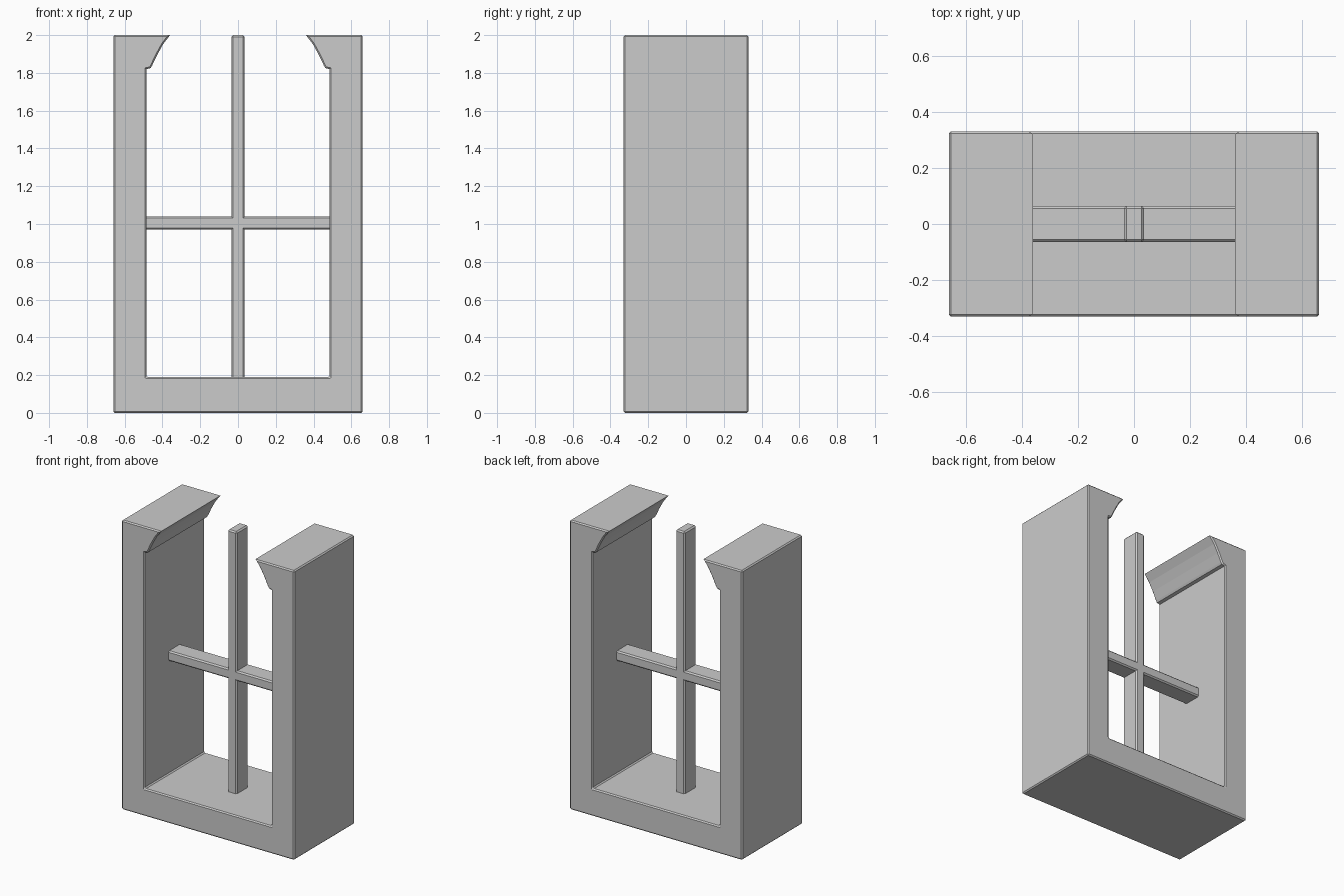
import bpy, bmesh, math

if "Cube" in bpy.data.objects:
    bpy.data.objects.remove(bpy.data.objects["Cube"])


def extrude_profile(name, pts, half_depth, bevel, keep):
    """Extrude an x/z outline along y and chamfer the edges accepted by keep()."""
    bm = bmesh.new()
    face = bm.faces.new([bm.verts.new((x, -half_depth, z)) for x, z in pts])
    new = bmesh.ops.extrude_face_region(bm, geom=[face])["geom"]
    moved = [v for v in new if isinstance(v, bmesh.types.BMVert)]
    bmesh.ops.translate(bm, verts=moved, vec=(0, 2 * half_depth, 0))
    bmesh.ops.recalc_face_normals(bm, faces=bm.faces[:])
    edges = [e for e in bm.edges if e.calc_face_angle(0) > math.radians(25) and keep(e)]
    bmesh.ops.bevel(bm, geom=edges, offset=bevel, offset_type='OFFSET',
                    segments=1, profile=0.5, affect='EDGES', clamp_overlap=True)
    bmesh.ops.recalc_face_normals(bm, faces=bm.faces[:])
    mesh = bpy.data.meshes.new(name)
    bm.to_mesh(mesh)
    bm.free()
    obj = bpy.data.objects.new(name, mesh)
    bpy.context.collection.objects.link(obj)
    return obj


def along_y(e):
    a, b = (v.co for v in e.verts)
    return abs(a.y - b.y) > 0.01


# Window surround: U-shape whose jambs flare inward into the start of an arch
arch = [(0.36, 2.0), (0.397, 1.951), (0.428, 1.895), (0.455, 1.838)]
right = [(0.66, 0), (0.66, 2)] + arch + [(0.463, 1.825), (0.485, 1.82), (0.485, 0.19)]
outline = right + [(-x, z) for x, z in reversed(right)]


def frame_edge(e):
    # the arch tips and small lip stay sharp
    v = e.verts[0].co
    return not along_y(e) or abs(v.x) > 0.6 or v.z < 0.3


extrude_profile("window_surround", outline, 0.33, 0.008, frame_edge)

# Glazing bars: one cross-shaped piece, chamfered front and back and at the top
w, z0, z1 = 0.035, 0.97, 1.04
half = [(w, 0.18), (w, z0), (0.495, z0), (0.495, z1), (w, z1), (w, 2)]
cross = half + [(-x, z) for x, z in reversed(half)]


def bar_edge(e):
    return not along_y(e) or e.verts[0].co.z > 1.9


extrude_profile("glazing_bars", cross, 0.065, 0.009, bar_edge)
